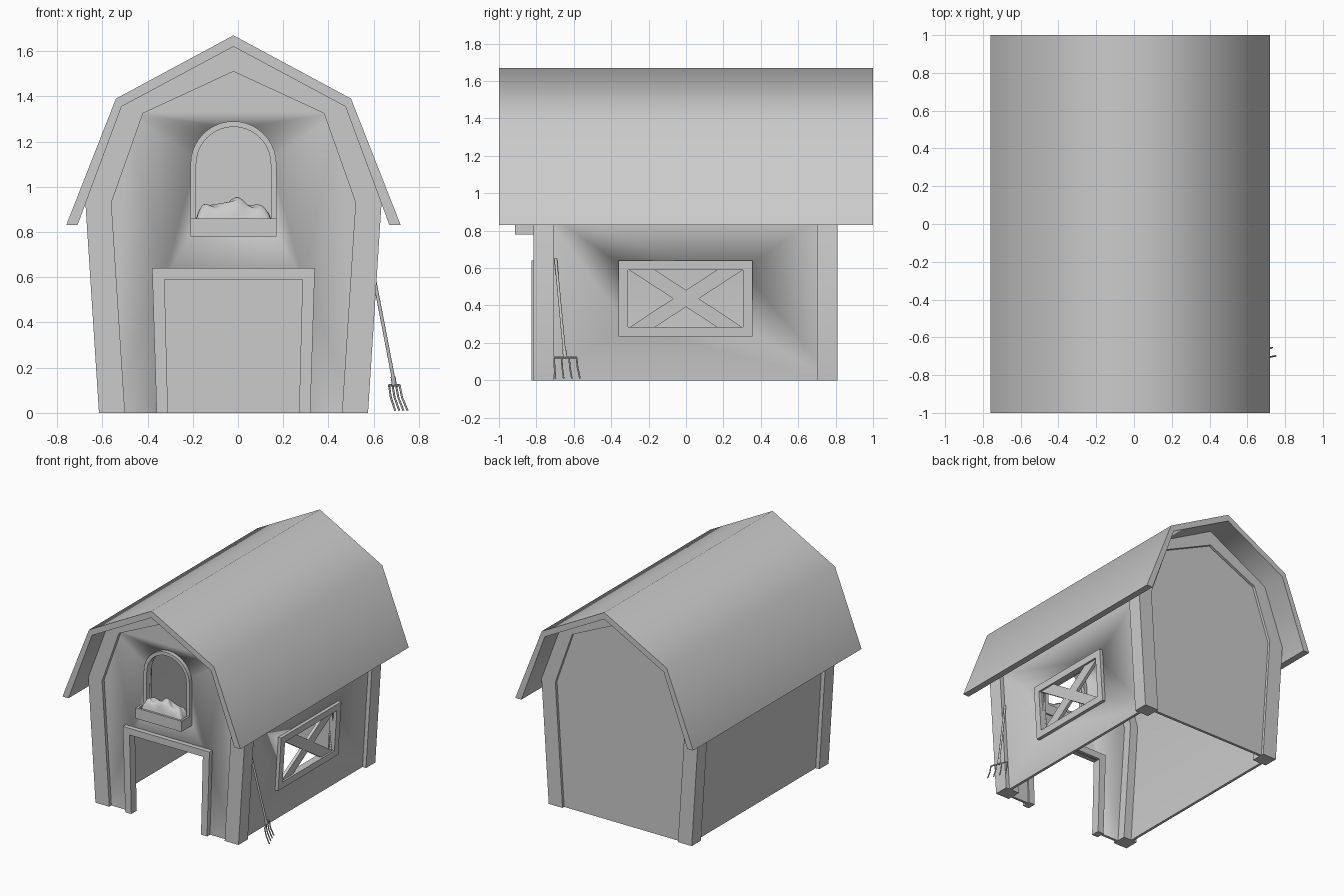
import bpy, bmesh, math
from mathutils import Vector

cube = bpy.data.objects.get("Cube")
if cube:
    bpy.data.objects.remove(cube, do_unlink=True)

CX = -0.02      # barn centre line
LEAN = 0.065    # outward lean of the side walls per unit of height

grey = bpy.data.materials.new("plain_grey")
grey.use_nodes = True
COLOUR = (0.6, 0.6, 0.6, 1)
grey.diffuse_color = COLOUR
grey.node_tree.nodes["Principled BSDF"].inputs["Base Color"].default_value = COLOUR


def front_plane(u, v, d):
    return Vector((CX + u, d, v))


def side_plane(u, v, d):
    return Vector((CX + 0.565 + d + LEAN * v, u, v))


def finish(name, bm, angle=30):
    bmesh.ops.recalc_face_normals(bm, faces=bm.faces)
    mesh = bpy.data.meshes.new(name)
    bm.to_mesh(mesh)
    bm.free()
    mesh.materials.append(grey)
    ob = bpy.data.objects.new(name, mesh)
    bpy.context.collection.objects.link(ob)
    bpy.ops.object.select_all(action='DESELECT')
    ob.select_set(True)
    bpy.context.view_layer.objects.active = ob
    bpy.ops.object.shade_smooth_by_angle(angle=math.radians(angle))
    return ob


def prism(name, pts, d0, d1, plane=front_plane):
    """Solid made by pushing an outline through a depth."""
    bm = bmesh.new()
    a = [bm.verts.new(plane(u, v, d0)) for u, v in pts]
    b = [bm.verts.new(plane(u, v, d1)) for u, v in pts]
    bm.faces.new(a)
    bm.faces.new(b[::-1])
    for i in range(len(a)):
        j = (i + 1) % len(a)
        bm.faces.new((a[i], b[i], b[j], a[j]))
    return finish(name, bm)


def band(name, outer, inner, d0, d1, closed=False, plane=front_plane, angle=30):
    """Frame between two matching outlines, open like an arch or a closed ring."""
    bm = bmesh.new()
    rows = [[bm.verts.new(plane(u, v, d)) for u, v in pts]
            for pts, d in ((outer, d0), (outer, d1), (inner, d1), (inner, d0))]
    n = len(outer)
    for i in range(n if closed else n - 1):
        j = (i + 1) % n
        for k in range(4):
            p, q = rows[k], rows[(k + 1) % 4]
            bm.faces.new((p[i], p[j], q[j], q[i]))
    if not closed:
        bm.faces.new([r[0] for r in rows])
        bm.faces.new([r[-1] for r in rows])
    return finish(name, bm, angle)


def mirrored(half):
    """Complete a right-hand outline that ends on the ridge."""
    return half + [(-u, v) for u, v in reversed(half) if u > 0]


def rect(u0, u1, v0, v1):
    return [(u0, v0), (u1, v0), (u1, v1), (u0, v1)]


def arch(r, base, centre=1.10, steps=20):
    turn = [math.pi * i / steps for i in range(steps + 1)]
    return [(r, base)] + [(r * math.cos(t), centre + r * math.sin(t)) for t in turn] + [(-r, base)]


def cut(ob, cutter):
    """Bake a boolean opening and drop the cutter."""
    mod = ob.modifiers.new("opening", 'BOOLEAN')
    mod.object = cutter
    mod.solver = 'EXACT'
    deps = bpy.context.evaluated_depsgraph_get()
    mesh = bpy.data.meshes.new_from_object(ob.evaluated_get(deps))
    ob.modifiers.clear()
    ob.data = mesh
    bpy.data.objects.remove(cutter, do_unlink=True)


# Gambrel roof
roof_out = mirrored([(0.74, 0.83), (0.52, 1.39), (0, 1.67)])
roof_in = mirrored([(0.69, 0.83), (0.495, 1.355), (0, 1.62)])
band("roof", roof_out, roof_in, -1, 1, angle=60)

# Wall shell with front and back panels
wall_out = mirrored([(0.565, 0), (0.625, 0.93), (0.485, 1.345), (0, 1.6)])
wall_in = mirrored([(0.545, 0), (0.605, 0.93), (0.47, 1.33), (0, 1.58)])
walls = band("side_walls", wall_out, wall_in, -0.79, 0.79, angle=60)
front = prism("front_wall", wall_in, -0.79, -0.77)
prism("back_wall", wall_in, 0.77, 0.79)

# Openings for the doorway, loft and side window
door_in = [(0.29, 0), (0.305, 0.59), (-0.305, 0.59), (-0.29, 0)]
door_out = [(0.34, 0), (0.36, 0.64), (-0.36, 0.64), (-0.34, 0)]
door_hole = [(u, -0.05 if v == 0 else v) for u, v in door_in]
cut(front, prism("door_cutter", door_hole, -1, -0.6))
cut(front, prism("loft_cutter", arch(0.165, 0.84), -1, -0.6))
win_in, win_out = rect(-0.31, 0.305, 0.285, 0.59), rect(-0.36, 0.355, 0.235, 0.64)
cut(walls, prism("window_cutter", win_in, -0.1, 0.1, side_plane))

# Corner posts running up into the gable trim
trim_out = mirrored([(0.595, 0), (0.655, 0.93), (0.495, 1.355), (0, 1.62)])
trim_in = mirrored([(0.48, 0), (0.54, 0.93), (0.40, 1.325), (0, 1.51)])
band("front_post_trim", trim_out, trim_in, -0.815, -0.705)
band("back_post_trim", trim_out, trim_in, 0.70, 0.81)

# Door frame, loft frame and side window frame
band("door_frame", door_out, door_in, -0.825, -0.76)
band("loft_frame", arch(0.19, 0.80), arch(0.165, 0.80), -0.82, -0.76)
band("window_frame", win_out, win_in, -0.03, 0.025, True, side_plane)

# Crossed window braces
brace = [(-0.32, 0.60), (-0.18, 0.60), (0.315, 0.275), (0.18, 0.275)]
prism("window_brace_down", brace, -0.015, 0.012, side_plane)
prism("window_brace_up", [(-u, v) for u, v in brace], -0.013, 0.010, side_plane)

# Loft hay box: rim and floor
rim_out, rim_in = rect(-0.19, 0.19, -0.915, -0.76), rect(-0.175, 0.175, -0.90, -0.775)


def floor_plane(u, v, d):
    return Vector((CX + u, v, d))


band("hay_box", rim_out, rim_in, 0.78, 0.86, True, floor_plane)
prism("hay_box_floor", rim_in, 0.78, 0.80, floor_plane)

# Lumpy hay heap
bm = bmesh.new()
bmesh.ops.create_grid(bm, x_segments=36, y_segments=14, size=1)
for v in bm.verts:
    s, t = v.co.x, v.co.y
    edge = (1 - abs(s) ** 6) * (1 - abs(t) ** 4)
    lumps = 0.09 + 0.014 * math.cos(7 * s - 0.4) + 0.010 * math.sin(13 * s + 4 * t) * math.cos(3 * t)
    v.co = Vector((CX + 0.175 * s, -0.838 + 0.063 * t, 0.83 + edge * (lumps + 0.012 * (1 - s * s))))
finish("hay", bm, 80)


# Pitchfork leaning on the wall
def tube(name, points, radius):
    curve = bpy.data.curves.new(name, 'CURVE')
    curve.dimensions = '3D'
    curve.bevel_depth = radius
    curve.bevel_resolution = 2
    curve.use_fill_caps = True
    line = curve.splines.new('POLY')
    line.points.add(len(points) - 1)
    for p, co in zip(line.points, points):
        p.co = (*co, 1)
    curve.materials.append(grey)
    ob = bpy.data.objects.new(name, curve)
    bpy.context.collection.objects.link(ob)


bar_a, bar_b = Vector((0.715, -0.705, 0.122)), Vector((0.668, -0.585, 0.122))
tip_a, tip_b = Vector((0.75, -0.698, 0.01)), Vector((0.695, -0.567, 0.01))
tube("fork_handle", [(0.592, -0.697, 0.65), (0.688, -0.65, 0.15)], 0.008)
tube("fork_socket", [(0.686, -0.651, 0.16), (0.691, -0.645, 0.122)], 0.011)
tube("fork_bar", [bar_a, bar_b], 0.005)
for i in range(4):
    top, tip = bar_a.lerp(bar_b, i / 3), tip_a.lerp(tip_b, i / 3)
    bend = top.lerp(tip, 0.3) + Vector((0, 0, -0.02))
    tube(f"fork_tine_{i + 1}", [top, bend, tip], 0.0045)
